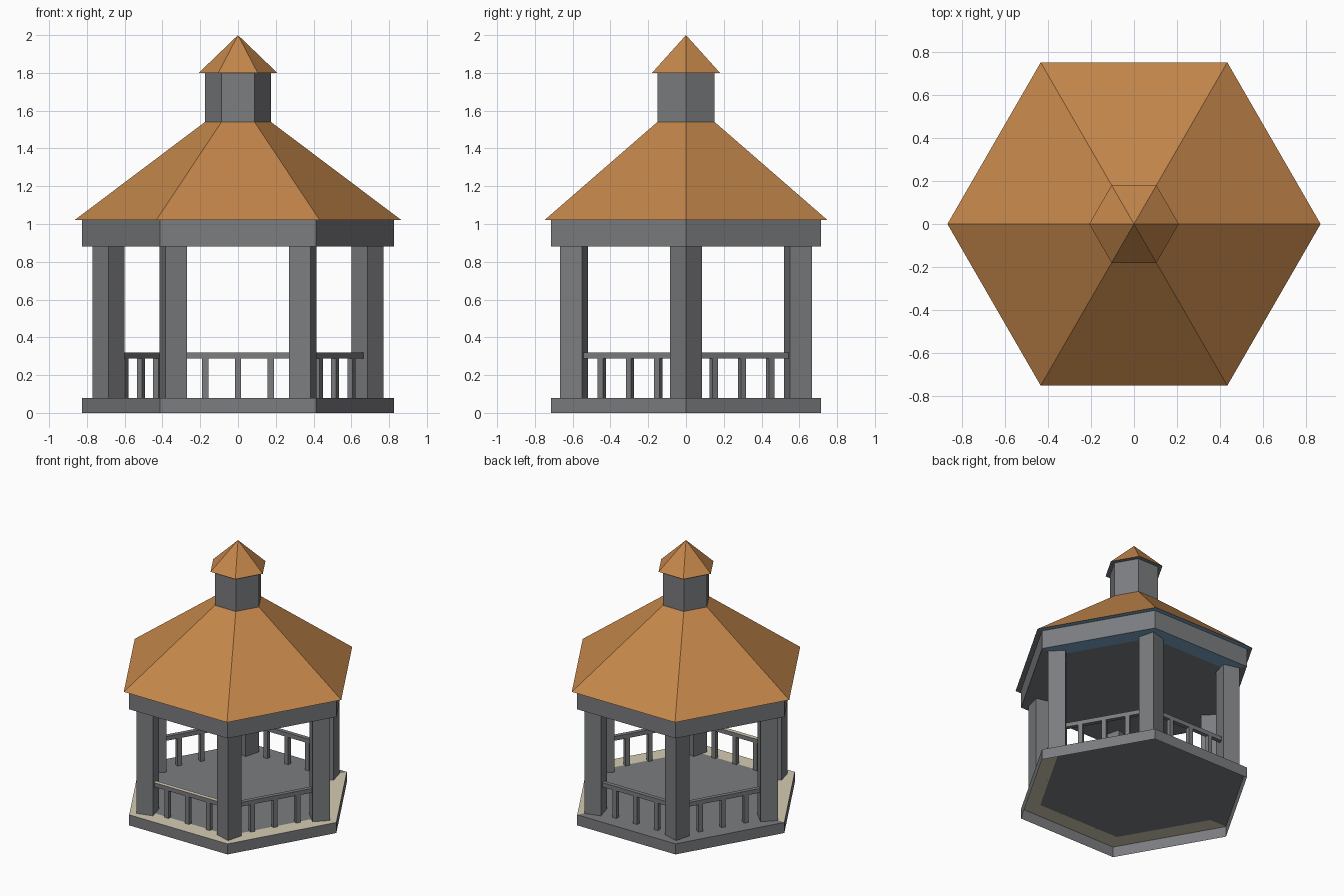
import bpy, bmesh, math
from mathutils import Matrix

if "Cube" in bpy.data.objects:
    bpy.data.objects.remove(bpy.data.objects["Cube"])


def mat(name, rgb):
    m = bpy.data.materials.new(name)
    m.diffuse_color = (*rgb, 1)
    m.use_nodes = True
    m.node_tree.nodes["Principled BSDF"].inputs["Base Color"].default_value = m.diffuse_color
    return m


GREY = mat("painted grey", (0.20, 0.205, 0.215))
ROOF = mat("orange roof", (0.55, 0.24, 0.07))
CREAM = mat("cream boards", (0.66, 0.60, 0.45))
BLUE = mat("blue trim", (0.19, 0.36, 0.54))


def finish(name, bm, mats):
    me = bpy.data.meshes.new(name)
    bm.to_mesh(me)
    bm.free()
    for m in mats:
        me.materials.append(m)
    ob = bpy.data.objects.new(name, me)
    bpy.context.collection.objects.link(ob)
    return ob


def loft(name, profile, mats, sides=6, fill_start=False, fill_end=False,
         rule=lambda strip, side: 0):
    """Flat-sided turned shape from (radius, z) points; rule picks materials."""
    bm = bmesh.new()
    rings = []
    for r, z in profile:
        if r == 0:
            rings.append([bm.verts.new((0, 0, z))] * sides)
        else:
            rings.append([bm.verts.new((r * math.cos(math.tau * k / sides),
                                        r * math.sin(math.tau * k / sides), z))
                          for k in range(sides)])
    for i, (a, b) in enumerate(zip(rings, rings[1:])):
        for k in range(sides):
            n = (k + 1) % sides
            vs = list(dict.fromkeys((a[k], a[n], b[n], b[k])))
            bm.faces.new(vs).material_index = rule(i, k)
    if fill_start:
        bm.faces.new(rings[0][::-1])
    if fill_end:
        bm.faces.new(rings[-1])
    return finish(name, bm, mats)


# Sides by index: 0 back right, 1 back, 2 back left, 3 front left, 4 front, 5 front right
R, INNER, POST = 0.825, 0.685, 0.685

# Base: open underneath, cream border on four sides of the floor
loft("base_floor", [(R, 0), (R, 0.08), (INNER, 0.08)], [GREY, CREAM],
     fill_end=True, rule=lambda s, k: int(s == 1 and k not in (1, 2)))

# Beam ring with ceiling, and blue trim under two sides
loft("roof_beam", [(INNER, 0.88), (R, 0.88), (R, 1.02), (0.866, 1.02)], [GREY, BLUE],
     fill_start=True, rule=lambda s, k: int(s in (0, 2) and k in (0, 1)))

# Main roof, lantern and its cap
loft("main_roof", [(0.866, 1.02), (0.175, 1.54)], [ROOF])
loft("lantern", [(0.175, 1.54), (0.175, 1.80)], [GREY])
loft("lantern_cap", [(0.175, 1.80), (0.208, 1.80), (0, 2.0)], [GREY, ROOF],
     rule=lambda s, k: int(s == 1))

# Square posts set cornerwise at each corner
for k in range(6):
    post = loft(f"post_{k}", [(0.085, 0.08), (0.085, 0.88)], [GREY], sides=4)
    post.data.transform(Matrix.Rotation(math.tau * k / 6, 4, 'Z')
                        @ Matrix.Translation((POST, 0, 0)))


def add_box(bm, size, centre):
    bmesh.ops.create_cube(bm, size=1, matrix=Matrix.Translation(centre)
                          @ Matrix.Diagonal((*size, 1)))


# Railings on every side but the front-left entrance
APOTHEM = POST * math.cos(math.pi / 6)
for k in (0, 1, 2, 4, 5):
    bm = bmesh.new()
    add_box(bm, (0.031, 0.57, 0.032), (APOTHEM, 0, 0.304))
    if k == 4:  # the front handrail has a cream top
        for f in bm.faces:
            f.material_index = int(f.calc_center_median().z > 0.315)
    for y in (-0.173, 0, 0.173):
        add_box(bm, (0.031, 0.033, 0.21), (APOTHEM, y, 0.185))
    bm.transform(Matrix.Rotation(math.tau * (k + 0.5) / 6, 4, 'Z'))
    finish(f"railing_{k}", bm, [GREY, CREAM])
